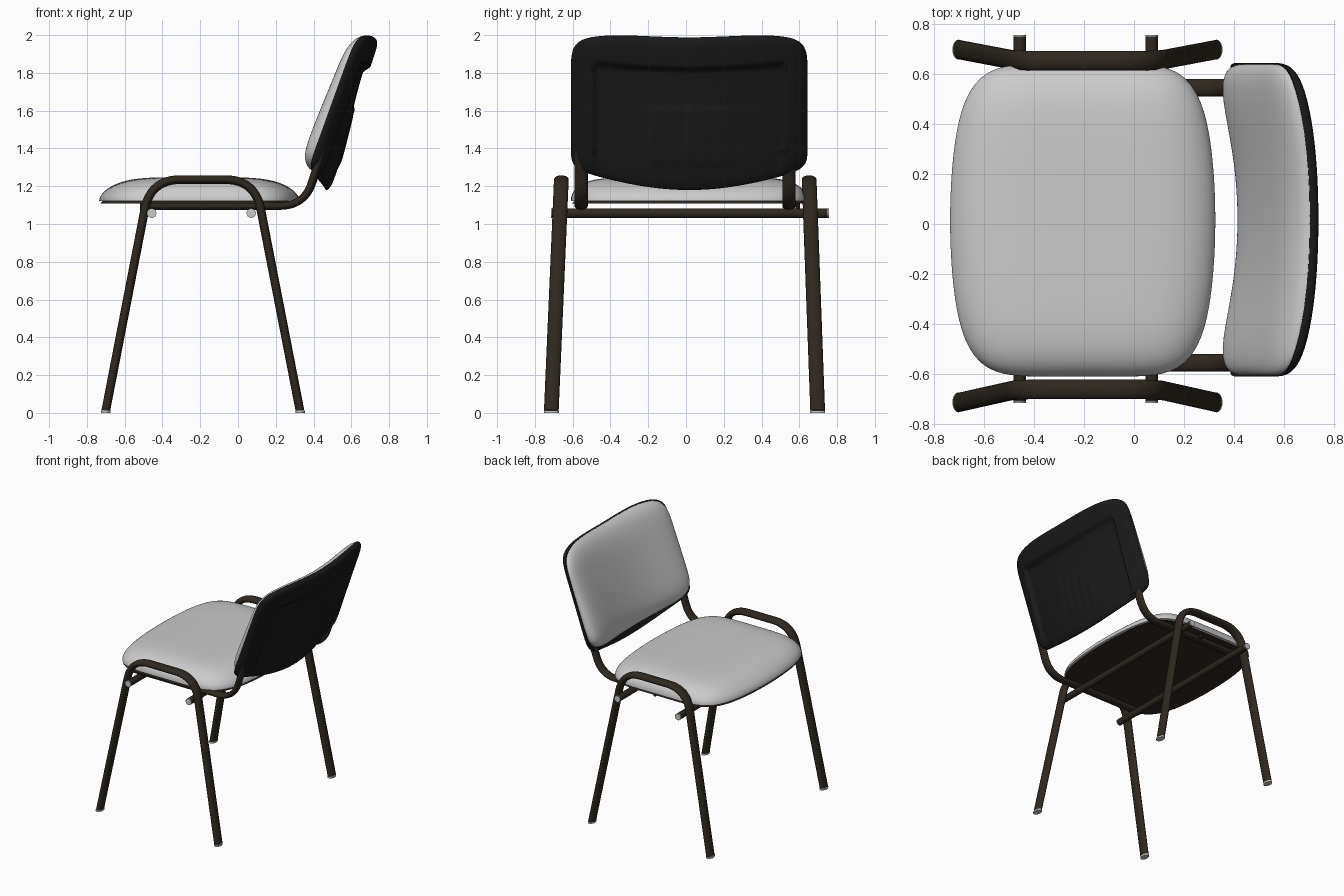
import bpy, bmesh, math
from mathutils import Vector

if "Cube" in bpy.data.objects:
    bpy.data.objects.remove(bpy.data.objects["Cube"])


def material(name, rgb):
    m = bpy.data.materials.new(name)
    m.diffuse_color = (*rgb, 1)
    m.use_nodes = True
    m.node_tree.nodes["Principled BSDF"].inputs["Base Color"].default_value = m.diffuse_color
    return m


BROWN = material("brown_metal", (0.028, 0.021, 0.014))
BLACK = material("black_plastic", (0.010, 0.010, 0.010))


def finish(name, bm, mat=None, angle=40):
    bmesh.ops.recalc_face_normals(bm, faces=bm.faces)
    me = bpy.data.meshes.new(name)
    bm.to_mesh(me)
    bm.free()
    me.shade_smooth()
    me.set_sharp_from_angle(angle=math.radians(angle))
    if mat:
        me.materials.append(mat)
    ob = bpy.data.objects.new(name, me)
    bpy.context.collection.objects.link(ob)
    return ob


def loft(name, rings, mat=None, angle=40):
    """Skin closed rings of points and cap both ends."""
    bm = bmesh.new()
    vs = [[bm.verts.new(p) for p in r] for r in rings]
    n = len(vs[0])
    for a, b in zip(vs, vs[1:]):
        for i in range(n):
            j = (i + 1) % n
            bm.faces.new((a[i], a[j], b[j], b[i]))
    bm.faces.new(vs[0])
    bm.faces.new(vs[-1])
    return finish(name, bm, mat, angle)


def fillet(points, size, steps=12):
    """Round the inner corners of a path."""
    pts = [Vector(p) for p in points]
    out = [pts[0]]
    for a, b, c in zip(pts, pts[1:], pts[2:]):
        p = b + (a - b).normalized() * size
        q = b + (c - b).normalized() * size
        for k in range(steps + 1):
            t = k / steps
            out.append(p * (1 - t) ** 2 + b * 2 * t * (1 - t) + q * t * t)
    return out + [pts[-1]]


def tube(name, path, wide, thin, mat=BROWN, sides=20):
    """Sweep an oval section, wide across y, along a path near the xz plane."""
    rings = []
    for i, p in enumerate(path):
        d = path[min(i + 1, len(path) - 1)] - path[max(i - 1, 0)]
        nrm = Vector((-d.z, 0, d.x)).normalized()
        rings.append([p + Vector((0, wide * math.cos(w), 0)) + nrm * thin * math.sin(w)
                      for w in (2 * math.pi * k / sides for k in range(sides))])
    return loft(name, rings, mat)


def pad(name, power, low, high, mat=None, low_power=None, rings=40, sides=128):
    """Superellipse pad; low/high map (u, v, r) to the two skins."""
    def ring(r, skin):
        pts = []
        for k in range(sides):
            w = 2 * math.pi * (k + 0.5) / sides
            c, s = math.cos(w), math.sin(w)
            n = low_power if low_power and s < 0 else power
            f = r * (abs(c) ** n + abs(s) ** n) ** (-1 / n)
            pts.append(skin(f * c, f * s, r))
        return pts
    rs = [math.sin(math.pi / 2 * k / rings) for k in range(1, rings + 1)]
    return loft(name, [ring(r, low) for r in rs] +
                [ring(r, high) for r in reversed(rs[:-1])], mat)


def smooth(t):
    t = max(0.0, min(1.0, t))
    return t * t * (3 - 2 * t)


# Seat cushion and the plate below it, with bowed front and rear edges
def seat_skin(base, height, p, grow=0.0):
    def skin(u, v, r):
        top = height * (1 - 0.35 * u ** 4) * math.sqrt(max(0, 1 - r ** p))
        return Vector((-0.205 + (0.53 + grow) * u * (1 - 0.14 * v * v),
                       0.015 + (0.625 + grow) * v, base + top))
    return skin


pad("seat_cushion", 6, seat_skin(1.122, 0, 2), seat_skin(1.122, 0.126, 7))
pad("seat_plate", 6, seat_skin(1.108, 0, 2, -0.004), seat_skin(1.124, 0, 2, -0.004),
    BROWN, rings=6)


# Backrest: a tilted surface, curved more at the bottom, with offsets front and rear
def back_point(u, v, half, drop, shift):
    y = half * u
    lo = 1.29 - drop * math.cos(math.pi / 2 * min(1, abs(u)))
    hi = 2.0 - 0.012 * smooth(1 - abs(y) / 0.42)
    z = lo + (hi - lo) * (v + 1) / 2
    sag = 0.135 - 0.055 * smooth((z - 1.2) / 0.7)
    x = 0.37 + 0.36 * (z - 1.29) + sag * (1 - u * u)
    return Vector((x + shift(y, z), y + 0.017, z))


def cushion_front(u, v, r):
    edge = math.sqrt(max(0, 1 - r ** 6))
    return back_point(u, v, 0.622, 0.05, lambda y, z: -(0.112 - 0.04 * smooth((z - 1.35) / 0.6)) * edge)


def shell_rear(u, v, r):
    edge = max(0, 1 - r ** 14) ** 0.4

    def depth(y, z):
        top = 1.865 - 0.03 * math.cos(math.pi / 2 * min(1, abs(y) / 0.5))
        inside = smooth((0.515 - abs(y)) / 0.03) * smooth((top - z) / 0.035)
        ribs = smooth((0.24 - abs(y)) / 0.03) * smooth((1.63 - z) / 0.03) * smooth((z - 1.28) / 0.06)
        panel = 0.024 + ribs * (0.007 + 0.003 * math.cos(y * 2 * math.pi / 0.08))
        return (0.055 * (1 - inside) + panel * inside) * edge
    return back_point(u, v, 0.627, 0.11, depth)


pad("backrest_cushion", 7, lambda u, v, r: back_point(u, v, 0.622, 0.05, lambda y, z: 0.002),
    cushion_front)
pad("backrest_shell", 8, lambda u, v, r: back_point(u, v, 0.627, 0.11, lambda y, z: 0),
    shell_rear, BLACK, low_power=14, rings=52, sides=200)

# Leg frames with foot caps, and the tubes carrying the backrest
for side, s, foot, top, back in (("left", 1, 0.697, 0.652, 0.545),
                                 ("right", -1, -0.713, -0.66, -0.555)):
    legs = fillet([(-0.70, foot, 0.012), (-0.463, top, 1.235),
                   (0.09, top, 1.235), (0.328, foot, 0.012)], 0.16)
    tube(side + "_leg_frame", legs, 0.039, 0.023)
    for x, part in ((-0.701, "front"), (0.329, "rear")):
        tube(f"{side}_{part}_foot_cap", [Vector((x, foot, 0)), Vector((x, foot, 0.012))],
             0.04, 0.025, None)
    tube(side + "_back_tube", fillet([(-0.52, back, 1.095), (0.35, back, 1.095),
                                      (0.562 + 0.012 * s, back, 1.72)], 0.13), 0.035, 0.02)


# Cross bars under the seat with grey end caps
def rod(name, start, end, radius, mat=None, sides=20):
    a, b = Vector(start), Vector(end)
    q = (b - a).to_track_quat('Z', 'Y')
    ring = [q @ Vector((radius * math.cos(2 * math.pi * k / sides),
                        radius * math.sin(2 * math.pi * k / sides), 0)) for k in range(sides)]
    return loft(name, [[a + p for p in ring], [b + p for p in ring]], mat)


for part, x in (("front", -0.457), ("rear", 0.07)):
    rod(part + "_cross_bar", (x, -0.71, 1.057), (x, 0.75, 1.057), 0.025, BROWN)
    rod(part + "_bar_cap_right", (x, -0.716, 1.057), (x, -0.71, 1.057), 0.025)
    rod(part + "_bar_cap_left", (x, 0.75, 1.057), (x, 0.756, 1.057), 0.025)

# Small bolt below the seat
rod("seat_bolt", (-0.145, 0.592, 1.078), (-0.145, 0.592, 1.115), 0.012, BLACK, 12)
